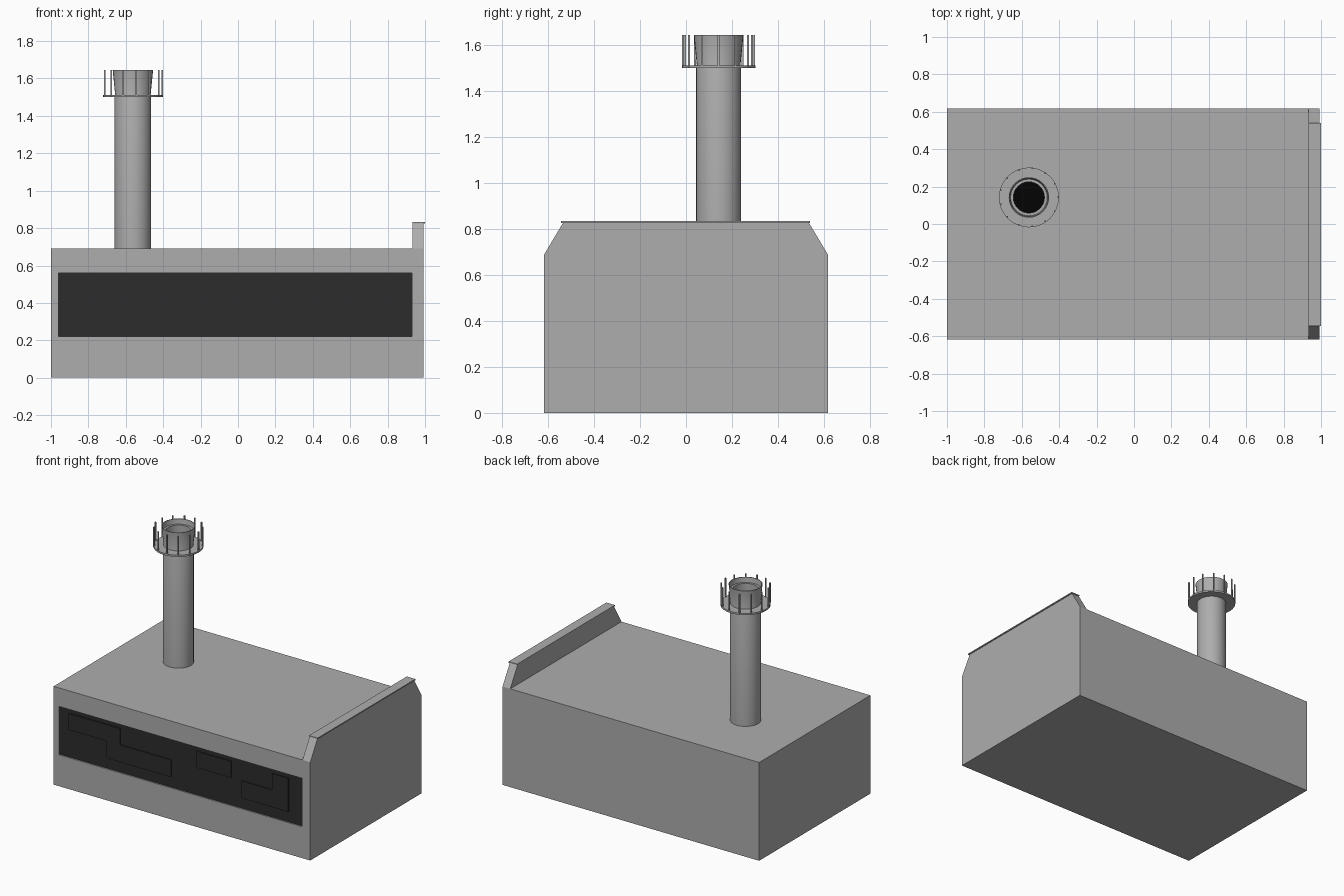
import bpy, bmesh
from math import cos, sin, pi, radians

if "Cube" in bpy.data.objects:
    bpy.data.objects.remove(bpy.data.objects["Cube"])


def material(name, v):
    m = bpy.data.materials.new(name)
    m.diffuse_color = (v, v, v, 1)
    m.use_nodes = True
    m.node_tree.nodes["Principled BSDF"].inputs["Base Color"].default_value = m.diffuse_color
    return m


concrete = material("concrete", 0.42)
dark = material("dark_glass", 0.025)
black = material("soot", 0.001)
W = 0.617


def new_object(name, bm, mat=concrete):
    bmesh.ops.recalc_face_normals(bm, faces=bm.faces)
    me = bpy.data.meshes.new(name)
    bm.to_mesh(me)
    bm.free()
    ob = bpy.data.objects.new(name, me)
    bpy.context.collection.objects.link(ob)
    me.materials.append(mat)
    return ob


def add_box(bm, x0, x1, y0, y1, z0, z1):
    for v in bmesh.ops.create_cube(bm, size=1)["verts"]:
        v.co = ((x0 + x1) / 2 + v.co.x * (x1 - x0),
                (y0 + y1) / 2 + v.co.y * (y1 - y0),
                (z0 + z1) / 2 + v.co.z * (z1 - z0))


def box(name, dims, mat=concrete):
    bm = bmesh.new()
    add_box(bm, *dims)
    return new_object(name, bm, mat)


def lathe(name, profile, cx, cy, n=32, closed=False, mat=concrete):
    bm = bmesh.new()
    rings = [[bm.verts.new((cx + r * cos(2 * pi * i / n), cy + r * sin(2 * pi * i / n), z))
              for i in range(n)] for r, z in profile]
    for a, b in zip(rings, rings[1:]):
        for i in range(n):
            j = (i + 1) % n
            bm.faces.new((a[i], a[j], b[j], b[i]))
    if closed:
        bm.faces.new(rings[0])
        bm.faces.new(rings[-1])
    ob = new_object(name, bm, mat)
    bpy.context.view_layer.objects.active = ob
    ob.select_set(True)
    bpy.ops.object.shade_smooth_by_angle(angle=radians(30))
    ob.select_set(False)
    return ob


# Main block with a shallow recess for the long window
body = box("building_body", (-1, 0.933, -W, W, 0, 0.69))
cutter = box("window_cutter", (-0.96, 0.93, -W - 0.1, -W + 0.014, 0.22, 0.56))
cutter.hide_render = True
cutter.hide_set(True)
mod = body.modifiers.new("window_recess", "BOOLEAN")
mod.operation = "DIFFERENCE"
mod.object = cutter
mod.solver = "EXACT"

# Window glass with thin staggered panes
box("window_glass", (-0.96, 0.93, -W + 0.009, -W + 0.014, 0.22, 0.56), dark)
bm = bmesh.new()
for x0, x1, z0, z1 in [(-0.885, -0.59, 0.415, 0.53), (-0.59, -0.485, 0.295, 0.53),
                       (-0.485, -0.09, 0.295, 0.415), (0.11, 0.376, 0.415, 0.53),
                       (0.46, 0.695, 0.295, 0.415), (0.695, 0.82, 0.295, 0.53)]:
    add_box(bm, x0, x1, -W + 0.001, -W + 0.01, z0, z1)
new_object("window_panes", bm, dark)

# End wall rising above the roof, with sloped shoulders
bm = bmesh.new()
f = bm.faces.new([bm.verts.new((0.933, y, z)) for y, z in
                  [(-W, 0), (W, 0), (W, 0.69), (0.535, 0.827), (-0.535, 0.827), (-W, 0.69)]])
for v in bmesh.ops.extrude_face_region(bm, geom=[f])["geom"]:
    if isinstance(v, bmesh.types.BMVert):
        v.co.x = 0.993
new_object("end_wall", bm)
box("wall_coping", (0.933, 1.0, -0.545, 0.54, 0.826, 0.834))

# Chimney: shaft, flared mouth with an inner ledge, and dark interior
cx, cy = -0.562, 0.142
lathe("chimney_shaft", [
    (0.098, 0.69), (0.098, 1.505), (0.095, 1.515), (0.108, 1.645),
    (0.103, 1.645), (0.098, 1.61), (0.083, 1.61), (0.083, 1.35)], cx, cy)
lathe("chimney_soot", [(0.083, 1.349), (0.083, 1.352)], cx, cy, closed=True, mat=black)
lathe("gallery_ring", [(0.09, 1.50), (0.16, 1.50), (0.16, 1.512), (0.09, 1.512)], cx, cy)

# Railing posts around the gallery
bm = bmesh.new()
for i in range(13):
    a = 2 * pi * i / 13
    x, y = cx + 0.156 * cos(a), cy + 0.156 * sin(a)
    add_box(bm, x - 0.004, x + 0.004, y - 0.004, y + 0.004, 1.505, 1.645)
new_object("gallery_posts", bm)
